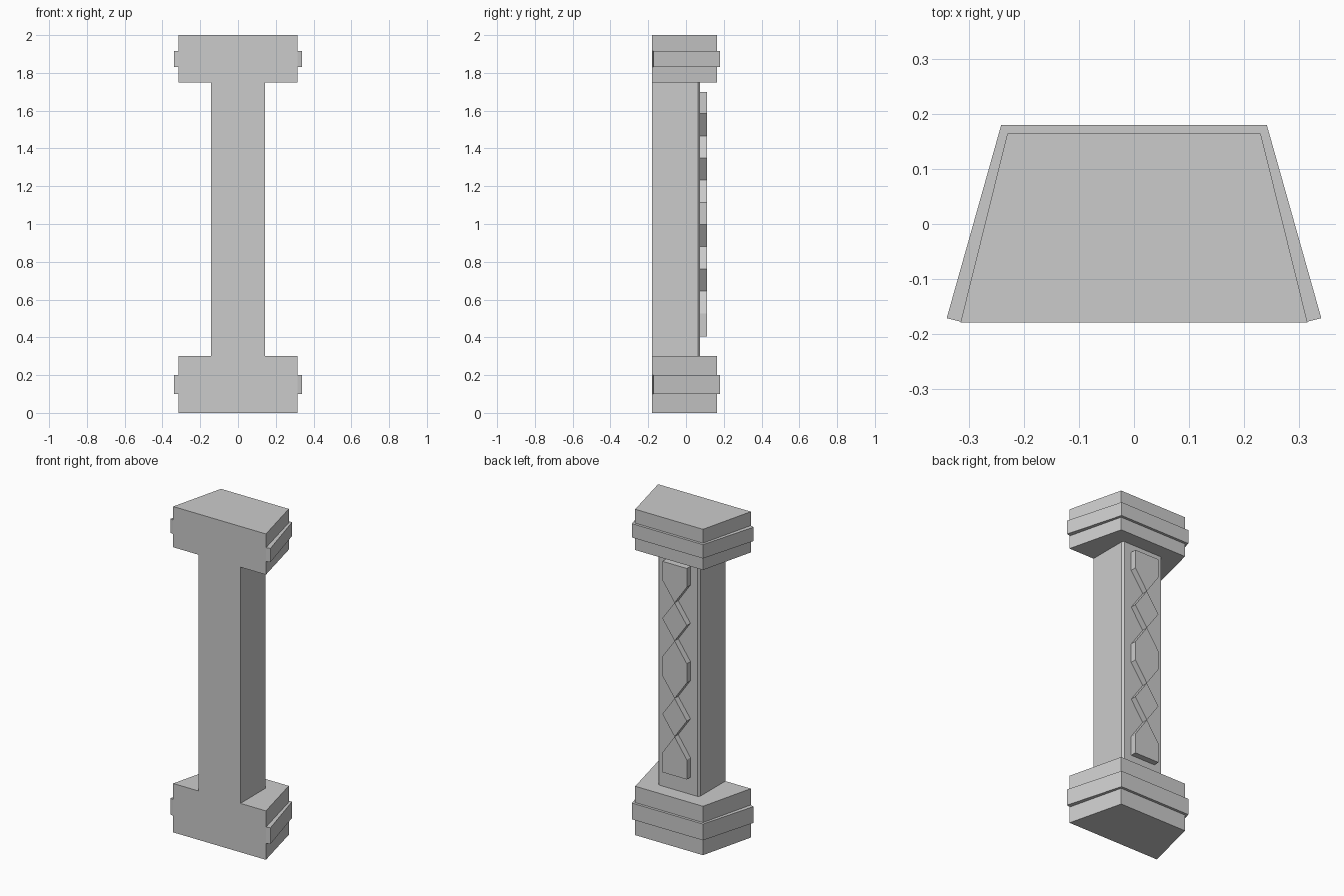
import bpy, bmesh
from mathutils import Vector

if "Cube" in bpy.data.objects:
    bpy.data.objects.remove(bpy.data.objects["Cube"])


def prism(name, outline, sweep):
    """Extrude a flat outline (3D points) along the sweep vector."""
    bm = bmesh.new()
    face = bm.faces.new([bm.verts.new(p) for p in outline])
    out = bmesh.ops.extrude_face_region(bm, geom=[face])
    verts = [v for v in out["geom"] if isinstance(v, bmesh.types.BMVert)]
    bmesh.ops.translate(bm, verts=verts, vec=Vector(sweep))
    bmesh.ops.recalc_face_normals(bm, faces=bm.faces[:])
    mesh = bpy.data.meshes.new(name)
    bm.to_mesh(mesh)
    bm.free()
    obj = bpy.data.objects.new(name, mesh)
    bpy.context.collection.objects.link(obj)
    return obj


def plan_prism(name, half, z0, z1):
    """Vertical prism from the right half of a plan, mirrored across x = 0."""
    plan = half + [(-x, y) for x, y in reversed(half)]
    return prism(name, [(x, y, z0) for x, y in plan], (0, 0, z1 - z0))


BLOCK = [(0.315, -0.179), (0.23, 0.164)]
BAND = [(0.312, -0.178), (0.34, -0.171), (0.241, 0.18)]
SHAFT = [(0.142, -0.179), (0.142, 0.063), (0.132, 0.075)]

# Base and capital blocks, each with a projecting band
plan_prism("base_block", BLOCK, 0.0, 0.30)
plan_prism("base_band", BAND, 0.10, 0.20)
plan_prism("capital_block", BLOCK, 1.75, 2.0)
plan_prism("capital_band", BAND, 1.83, 1.915)

# Shaft with chamfered back corners
plan_prism("shaft", SHAFT, 0.30, 1.75)

# Raised chain of pointed panels and diamonds on the back: (half width, z)
W = 0.083
PANELS = {
    "top_panel": [(W, 1.70), (W, 1.585), (0, 1.467)],
    "upper_diamond": [(0, 1.467), (W, 1.35), (0, 1.233)],
    "middle_panel": [(0, 1.233), (W, 1.115), (W, 0.998), (0, 0.88)],
    "lower_diamond": [(0, 0.88), (W, 0.763), (0, 0.645)],
    "bottom_panel": [(0, 0.645), (W, 0.525), (W, 0.405)],
}
for name, half in PANELS.items():
    left = [(-x, z) for x, z in reversed(half) if x > 0]
    prism(name, [(x, 0.07, z) for x, z in half + left], (0, 0.041, 0))
